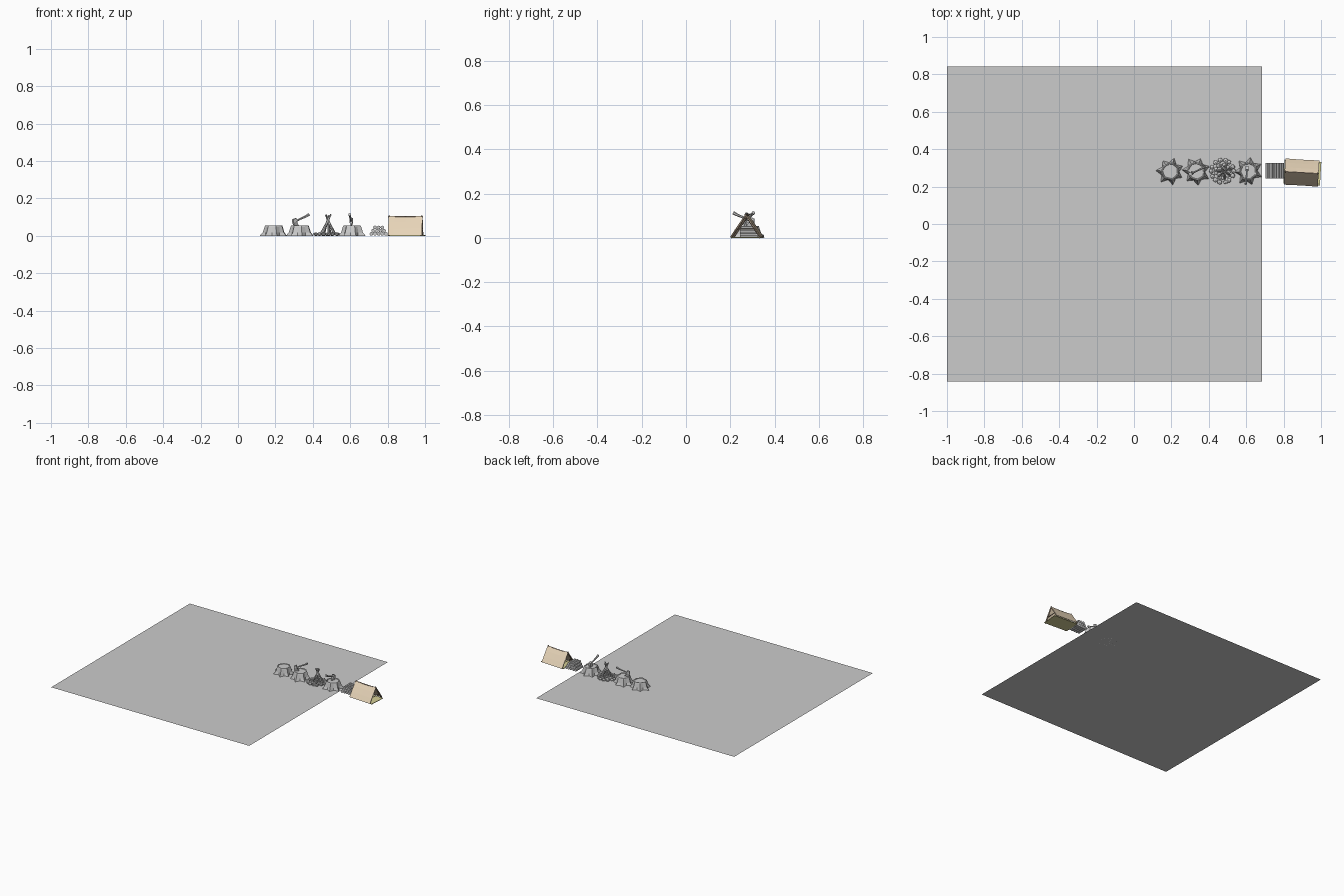
import bpy, bmesh, math, random
from mathutils import Vector, Matrix

if "Cube" in bpy.data.objects:
    bpy.data.objects.remove(bpy.data.objects["Cube"])

random.seed(4)
Y0 = 0.282  # line the camp props stand on


def material(name, col):
    m = bpy.data.materials.new(name)
    m.diffuse_color = (*col, 1)
    m.use_nodes = True
    m.node_tree.nodes["Principled BSDF"].inputs["Base Color"].default_value = m.diffuse_color
    return m


def make(name, bm, mat=None, loc=(0, 0, 0), yaw=0):
    bmesh.ops.recalc_face_normals(bm, faces=bm.faces)
    me = bpy.data.meshes.new(name)
    bm.to_mesh(me)
    bm.free()
    ob = bpy.data.objects.new(name, me)
    ob.location = loc
    ob.rotation_euler.z = yaw
    bpy.context.collection.objects.link(ob)
    if mat:
        me.materials.append(mat)
    return ob


def rod(bm, a, b, r1, r2=None, sides=6):
    a, b = Vector(a), Vector(b)
    d = b - a
    m = Matrix.Translation((a + b) / 2) @ d.to_track_quat('Z', 'Y').to_matrix().to_4x4()
    bmesh.ops.create_cone(bm, cap_ends=True, segments=sides, radius1=r1,
                          radius2=r1 if r2 is None else r2, depth=d.length, matrix=m)


def loft(bm, rings, cap_start=True):
    vs = [[bm.verts.new(p) for p in ring] for ring in rings]
    n = len(vs[0])
    for lo, hi in zip(vs, vs[1:]):
        for i in range(n):
            bm.faces.new((lo[i], lo[(i + 1) % n], hi[(i + 1) % n], hi[i]))
    if cap_start:
        bm.faces.new(vs[0][::-1])
    bm.faces.new(vs[-1])


# Ground sheet under the camp
bm = bmesh.new()
bmesh.ops.create_grid(bm, x_segments=1, y_segments=1, size=0.8425)
make("ground", bm, loc=(-0.1575, 0, 0))


# Tree stumps with flared pointed roots
def stump(name, x, yaw):
    n = 14
    wob = [random.uniform(0.92, 1.06) for _ in range(n)]

    def ring(z, root, valley, wobble=True):
        out = []
        for i in range(n):
            r = (root if i % 2 == 0 else valley) * (wob[i] if wobble else 1)
            t = 2 * math.pi * i / n
            out.append((r * math.cos(t), r * math.sin(t), z))
        return out
    bm = bmesh.new()
    loft(bm, [ring(0, 0.075, 0.050), ring(0.018, 0.060, 0.049), ring(0.048, 0.050, 0.046),
              ring(0.055, 0.047, 0.044), ring(0.055, 0.042, 0.040), ring(0.051, 0.040, 0.038)])
    make(name, bm, loc=(x, Y0, 0), yaw=yaw)


stump("stump_left", 0.195, 0.4)
stump("stump_middle", 0.333, 1.25)
stump("stump_right", 0.610, 2.3)


# Axes stuck in the stumps: handle rises along local x
def axe(name, loc, yaw):
    bm = bmesh.new()
    pts = [(0, 0.075, 0.0055), (0.035, 0.091, 0.005), (0.065, 0.103, 0.006), (0.085, 0.114, 0.008)]
    for (x1, z1, r1), (x2, z2, r2) in zip(pts, pts[1:]):
        rod(bm, (x1, 0, z1), (x2, 0, z2), r1, r2)
    make(name + "_handle", bm, loc=loc, yaw=yaw)
    # wedge head, poll at top and wide cutting edge below
    bm = bmesh.new()
    rings = []
    for cx, cz, half, th in ((-0.002, 0.091, 0.009, 0.009), (0, 0.074, 0.010, 0.009),
                             (0.004, 0.062, 0.011, 0.005), (0.008, 0.047, 0.018, 0.001)):
        rings.append([(cx + sx * half, sy * th, cz + sx * half * 0.4)
                      for sx, sy in ((-1, -1), (1, -1), (1, 1), (-1, 1))])
    loft(bm, rings)
    make(name + "_head", bm, loc=loc, yaw=yaw)


axe("axe_middle", (0.303, 0.268, 0), 0.45)
axe("axe_right", (0.605, 0.298, 0), math.radians(-95))

# Campfire stones in two rings
bm = bmesh.new()
for count, rad, size in ((14, 0.060, 0.0135), (9, 0.036, 0.012), (4, 0.015, 0.010)):
    for i in range(count):
        t = 2 * math.pi * (i + random.uniform(-0.15, 0.15)) / count
        s = size * random.uniform(0.88, 1.1)
        m = (Matrix.Translation((rad * math.cos(t), rad * math.sin(t), s * 0.65))
             @ Matrix.Rotation(t, 4, 'Z') @ Matrix.Diagonal((1, 1.1, 0.75, 1)))
        bmesh.ops.create_icosphere(bm, subdivisions=1, radius=s, matrix=m)
make("fire_stones", bm, loc=(0.473, Y0, 0))

# Leaning firewood tepee
bm = bmesh.new()
for i in range(7):
    t = 2 * math.pi * i / 7 + 0.3
    c, s = math.cos(t), math.sin(t)
    k = random.uniform(0.010, 0.017)
    rod(bm, (0.040 * c, 0.040 * s, 0.008),
        (-k * c - 0.005 * s, -k * s + 0.005 * c, random.uniform(0.105, 0.127)), 0.006, 0.004, 5)
make("fire_sticks", bm, loc=(0.481, Y0, 0))

# Log pile stacked 5, 4, 3
bm = bmesh.new()
for row, count in enumerate((5, 4, 3)):
    for i in range(count):
        x = (i - (count - 1) / 2) * 0.0195
        z = 0.010 + row * 0.0172
        rod(bm, (x, -0.041, z), (x, 0.041, z), 0.0099, sides=8)
make("log_pile", bm, loc=(0.752, 0.285, 0))

# Tent: folded cloth, floor mat and pole frames
tan = material("canvas", (0.80, 0.66, 0.48))
wood = material("pole_wood", (0.28, 0.21, 0.16))
yellow = material("floor_cloth", (0.66, 0.62, 0.30))
TENT, YAW = (0.896, 0.275, 0), -0.06

bm = bmesh.new()
profile = [(-0.069, 0.004), (-0.047, 0.038), (-0.022, 0.074), (0, 0.106),
           (0.022, 0.074), (0.047, 0.038), (0.069, 0.004)]
nx = 6
grid = []
for i in range(nx + 1):
    x = -0.091 + 0.182 * i / nx
    sag = 0.003 * math.sin(math.pi * i / nx)
    grid.append([bm.verts.new((x, y * (1 - sag * 6), z - (sag if z > 0.1 else 0)))
                 for y, z in profile])
for a, b in zip(grid, grid[1:]):
    for j in range(len(profile) - 1):
        bm.faces.new((a[j], b[j], b[j + 1], a[j + 1]))
canvas = make("tent_canvas", bm, tan, TENT, YAW)
mod = canvas.modifiers.new("thickness", 'SOLIDIFY')
mod.thickness = 0.003
mod.offset = 0

bm = bmesh.new()
bmesh.ops.create_cube(bm, size=1, matrix=Matrix.Translation((0.004, 0, 0.002))
                      @ Matrix.Diagonal((0.196, 0.126, 0.004, 1)))
make("tent_floor", bm, yellow, TENT, YAW)

bm = bmesh.new()
for x in (-0.086, 0.086):
    for s in (-1, 1):
        rod(bm, (x, s * 0.066, 0), (x, -s * 0.004, 0.108), 0.0035)
    rod(bm, (x, -0.040, 0.040), (x, 0.040, 0.040), 0.0025)
rod(bm, (-0.093, 0, 0.101), (0.093, 0, 0.101), 0.0035)
make("tent_poles", bm, wood, TENT, YAW)
